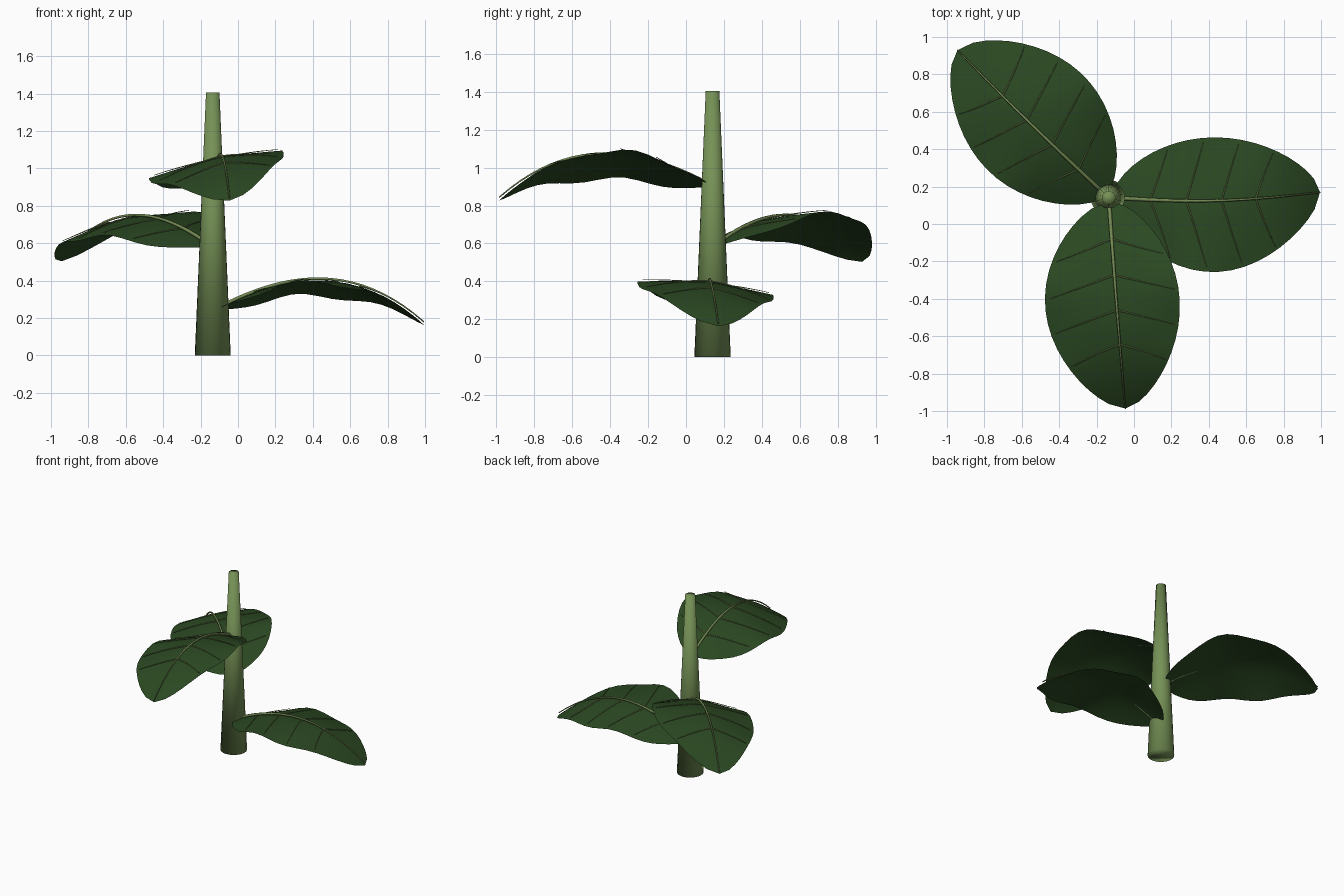
import bpy, bmesh, math

if "Cube" in bpy.data.objects:
    bpy.data.objects.remove(bpy.data.objects["Cube"])

CX, CY = -0.135, 0.14        # stem axis
LENGTH, START, HALF = 1.11, 0.02, 0.36


def material(name, rgb):
    m = bpy.data.materials.new(name)
    m.diffuse_color = (*rgb, 1)
    m.use_nodes = True
    m.node_tree.nodes["Principled BSDF"].inputs["Base Color"].default_value = m.diffuse_color
    return m


STEM = material("stem_green", (0.18, 0.285, 0.093))
LEAF = material("leaf_green", (0.024, 0.066, 0.016))
VEIN = material("vein_green", (0.17, 0.25, 0.085))


def leaf_point(leaf, t, v, lift=0.0):
    """Point on a leaf: t runs base to tip, v runs from -1 to 1 across."""
    angle, z0, roll, bend = leaf
    width = HALF * max(0.0, math.sin(math.pi * min(1, t) ** 0.96)) ** 0.6
    lat = v * width * (0.94 if v > 0 else 1.06)
    u = START + LENGTH * t
    arch = 0.59 * t - 0.44 * t ** 2 - 0.23 * t ** 3
    fold = -0.042 * abs(lat / HALF) ** 1.3
    wave = v * v * (width / HALF) * (1 - t ** 4) * (
        0.018 * math.cos(2 * math.pi * (u - 0.45) / 0.5) - 0.008)
    z = z0 + arch + roll * (1 - 0.35 * t ** 4) * lat + fold + wave + lift
    side = lat + bend * math.sin(math.pi * t)
    a = math.radians(angle)
    return (CX + u * math.cos(a) - side * math.sin(a),
            CY + u * math.sin(a) + side * math.cos(a), z)


def make_blade(name, leaf, rows=20, cols=10):
    bm = bmesh.new()
    grid = []
    for i in range(rows + 1):
        t = (1 - math.cos(math.pi * i / rows)) / 2 * 0.5 + 0.5 * i / rows
        grid.append([bm.verts.new(leaf_point(leaf, t, -1 + 2 * j / cols))
                     for j in range(cols + 1)])
    for a, b in zip(grid, grid[1:]):
        for j in range(cols):
            bm.faces.new((a[j], b[j], b[j + 1], a[j + 1]))
    bmesh.ops.remove_doubles(bm, verts=bm.verts, dist=0.0005)
    me = bpy.data.meshes.new(name)
    bm.to_mesh(me)
    bm.free()
    me.materials.append(LEAF)
    me.shade_smooth()
    bpy.context.collection.objects.link(bpy.data.objects.new(name, me))


def make_veins(name, paths, radius):
    """Thin tapering tubes along the given paths."""
    cu = bpy.data.curves.new(name, 'CURVE')
    cu.dimensions = '3D'
    cu.bevel_depth = radius
    cu.bevel_resolution = 1
    cu.use_fill_caps = True
    for pts in paths:
        sp = cu.splines.new('POLY')
        sp.points.add(len(pts) - 1)
        for k, p in enumerate(pts):
            sp.points[k].co = (*p, 1)
            sp.points[k].radius = 1 - 0.65 * k / (len(pts) - 1)
    cu.materials.append(VEIN)
    bpy.context.collection.objects.link(bpy.data.objects.new(name, cu))


# tapered stem
bpy.ops.mesh.primitive_cone_add(vertices=24, radius1=0.096, radius2=0.036,
                                depth=1.405, location=(CX, CY, 0.7025))
stem = bpy.context.object
stem.name = "stem"
stem.data.materials.append(STEM)
bpy.ops.object.shade_smooth()

# leaves spiralling up the stem: direction, base height, sideways roll, bend
leaves = {"lower": (1.5, 0.243, -0.11, -0.03),
          "middle": (135.7, 0.583, -0.19, 0.008),
          "upper": (274.5, 0.907, 0.20, -0.003)}
for label, leaf in leaves.items():
    make_blade(label + "_leaf", leaf)
    midrib = [leaf_point(leaf, k / 20, 0, 0.007 + 0.009 * k / 20) for k in range(21)]
    make_veins(label + "_midrib", [midrib], 0.011)
    sides = []
    for t0 in (0.18, 0.355, 0.525, 0.69):
        for s in (-1, 1):
            sides.append([leaf_point(leaf, t0 + 0.09 * k / 6, s * 0.93 * k / 6,
                                     0.004 + 0.004 * k / 6) for k in range(7)])
    make_veins(label + "_side_veins", sides, 0.0045)
